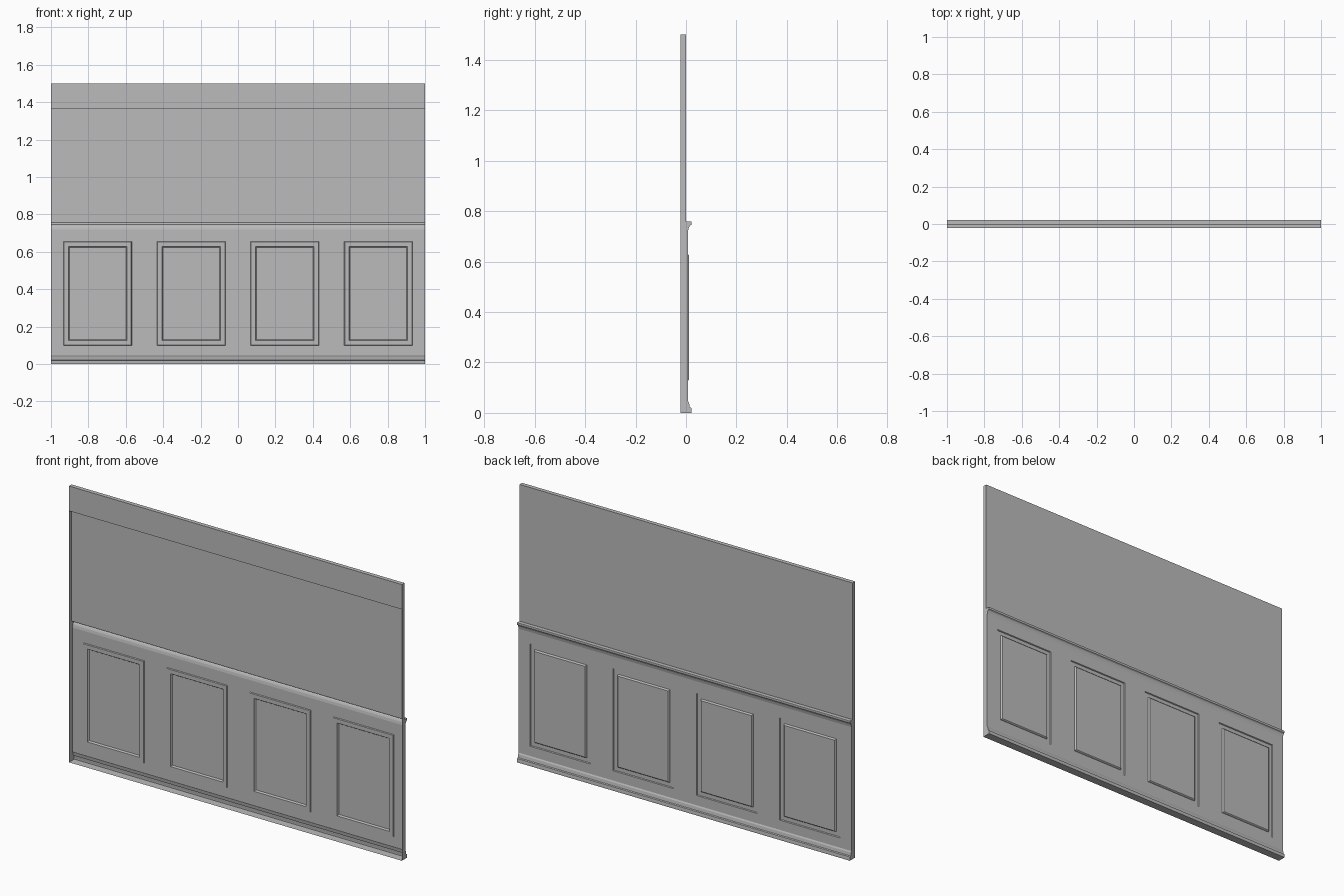
import bpy
import bmesh

cube = bpy.data.objects.get("Cube")
if cube:
    bpy.data.objects.remove(cube, do_unlink=True)

mat = bpy.data.materials.new("plain grey")
mat.use_nodes = True
grey = (0.5, 0.5, 0.5, 1)
mat.diffuse_color = grey
mat.node_tree.nodes["Principled BSDF"].inputs["Base Color"].default_value = grey

# Wall section (y, z): top strip, plain wall, chair rail, wainscot, skirting, floor
FRONT, BACK, FIELD = -0.0225, 0.0, 0.008
PANEL_LOW, PANEL_HIGH = 0.10, 0.655
section = [
    (FRONT, 1.365), (FRONT, 1.5), (BACK, 1.5), (BACK, 0.758),
    (0.0215, 0.758), (0.0225, 0.755), (0.0215, 0.746), (0.015, 0.742),
    (0.011, 0.734), (FIELD, 0.72),
    (FIELD, PANEL_HIGH), (FIELD, PANEL_LOW),
    (FIELD, 0.047), (0.012, 0.04), (0.015, 0.023), (0.021, 0.02),
    (0.0225, 0.006), (0.0225, 0), (FRONT, 0),
]

# Column lines: the wall ends and both sides of each panel
centres = [-0.75, -0.25, 0.25, 0.75]
columns = [-1] + [c + s * 0.182 for c in centres for s in (-1, 1)] + [1]

bm = bmesh.new()
rows = [[bm.verts.new((x, y, z)) for x in columns] for y, z in section]
panels = []
for r, (upper, lower) in enumerate(zip(rows, rows[1:])):
    panel_row = section[r] == (FIELD, PANEL_HIGH)
    if panel_row:
        for i in range(len(columns) - 1):
            face = bm.faces.new((upper[i], lower[i], lower[i + 1], upper[i + 1]))
            if i % 2:
                panels.append(face)
    else:
        bm.faces.new(upper + lower[::-1])

# End caps; the front stays open below the top strip
for i in (0, -1):
    bm.faces.new([row[i] for row in rows])
bmesh.ops.recalc_face_normals(bm, faces=bm.faces)
bm.normal_update()
if panels[0].normal.y < 0:
    bmesh.ops.reverse_faces(bm, faces=bm.faces)

# Sunk border and raised centre of each panel
for thickness, depth in ((0.004, -0.005), (0.032, 0), (0.004, 0.007), (0.004, 0.002)):
    bmesh.ops.inset_individual(bm, faces=panels, thickness=thickness, depth=depth)

mesh = bpy.data.meshes.new("panelled_wall")
bm.to_mesh(mesh)
bm.free()
mesh.materials.append(mat)
wall = bpy.data.objects.new("panelled_wall", mesh)
bpy.context.collection.objects.link(wall)
